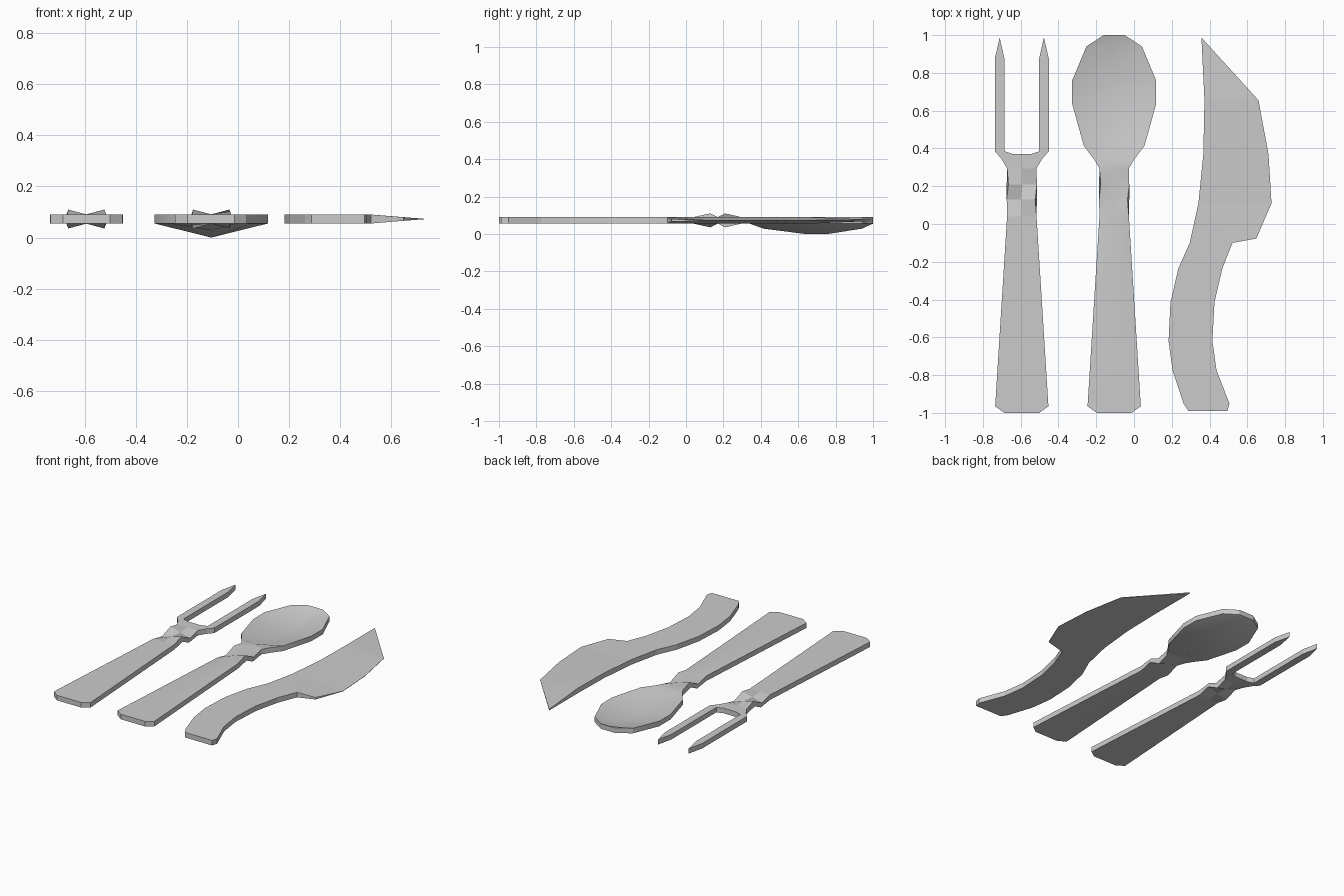
import bpy, bmesh
from math import sin, cos, radians

if "Cube" in bpy.data.objects:
    bpy.data.objects.remove(bpy.data.objects["Cube"])

MID, HALF = 0.0725, 0.0175


def solid(name, faces, shape, x=0.0):
    """Closed plate from 2D faces; shape(px, py) gives the top and bottom points."""
    bm = bmesh.new()
    top, bot, edges = {}, {}, set()
    for face in faces:
        for p in face:
            if p not in top:
                t, b = shape(*p)
                top[p], bot[p] = bm.verts.new(t), bm.verts.new(b)
        bm.faces.new([top[p] for p in face])
        bm.faces.new([bot[p] for p in reversed(face)])
        edges.update(zip(face, face[1:] + face[:1]))
    for a, b in edges:
        if (b, a) not in edges:
            bm.faces.new([top[b], top[a], bot[a], bot[b]])
    bmesh.ops.recalc_face_normals(bm, faces=bm.faces)
    me = bpy.data.meshes.new(name)
    bm.to_mesh(me)
    bm.free()
    ob = bpy.data.objects.new(name, me)
    ob.location.x = x
    bpy.context.collection.objects.link(ob)
    return ob


def strip(rows):
    """Quads between successive rows (y, x0, x1, ...)."""
    faces = []
    for a, b in zip(rows, rows[1:]):
        for i in range(1, len(a) - 1):
            faces.append([(a[i], a[0]), (a[i + 1], a[0]), (b[i + 1], b[0]), (b[i], b[0])])
    return faces


def symmetric(pairs):
    return strip([(y, -h, 0.0, h) for y, h in pairs])


# shared handle outline, with the neck twisted one way and then the other
handle = [(-1.0, 0.092), (-0.965, 0.141), (0.04, 0.078),
          (0.13, 0.078), (0.21, 0.078), (0.295, 0.078)]
twist = {0.13: radians(15), 0.21: radians(-15)}
# spoon bowl outline and how far its centre line sinks
bowl = [(0.34, 0.105), (0.415, 0.161), (0.635, 0.222),
        (0.76, 0.222), (0.94, 0.147), (1.0, 0.056)]
sag = {0.415: 0.027, 0.635: 0.055, 0.76: 0.055, 0.94: 0.027}


def cutlery_shape(x, y):
    t = twist.get(y, 0.0)
    z = MID + x * sin(t) - (sag.get(y, 0.0) if x == 0 else 0.0)
    dx, dz = -HALF * sin(t), HALF * cos(t)
    cx = x * cos(t)
    return (cx + dx, y, z + dz), (cx - dx, y, z - dz)


# fork: handle plus a mirrored half head with one tine
half_head = [
    [(0.0, 0.295), (0.078, 0.295), (0.108, 0.345), (0.047, 0.37), (0.0, 0.37)],
    [(0.108, 0.345), (0.143, 0.385), (0.092, 0.385), (0.047, 0.37)],
    [(0.092, 0.385), (0.143, 0.385), (0.143, 0.875), (0.092, 0.875)],
    [(0.092, 0.875), (0.143, 0.875), (0.117, 0.987)],
]
mirrored = [[(-x if x else 0.0, y) for x, y in reversed(f)] for f in half_head]
solid("fork", symmetric(handle) + half_head + mirrored, cutlery_shape, -0.594)

# spoon: handle plus dished bowl
spoon = solid("spoon", symmetric(handle + bowl), cutlery_shape, -0.105)

# knife: curved thick handle, blade thinning to its right edge
knife_rows = [
    (-0.99, 0.288, 0.495), (-0.95, 0.262, 0.505), (-0.775, 0.204, 0.437),
    (-0.62, 0.183, 0.415), (-0.415, 0.193, 0.426), (-0.235, 0.235, 0.468),
    (-0.10, 0.295, 0.521),
]
blade = [
    [(0.295, -0.10), (0.521, -0.10), (0.341, 0.11)],
    [(0.521, -0.10), (0.648, -0.077), (0.728, 0.11), (0.341, 0.11)],
] + strip([(0.11, 0.341, 0.728), (0.37, 0.367, 0.712), (0.655, 0.373, 0.659)]) + [
    [(0.373, 0.655), (0.659, 0.655), (0.357, 0.987)]]


def knife_shape(x, y):
    h = HALF
    if x > 0.6:
        h = 0.007 if y < 0 else 0.001
    elif y > 0.9:
        h = 0.004
    return (x, y, MID + h), (x, y, MID - h)


solid("knife", strip(knife_rows) + blade, knife_shape)

# soft shading across the bowl
bpy.ops.object.select_all(action='DESELECT')
spoon.select_set(True)
bpy.context.view_layer.objects.active = spoon
bpy.ops.object.shade_smooth_by_angle(angle=radians(30))
